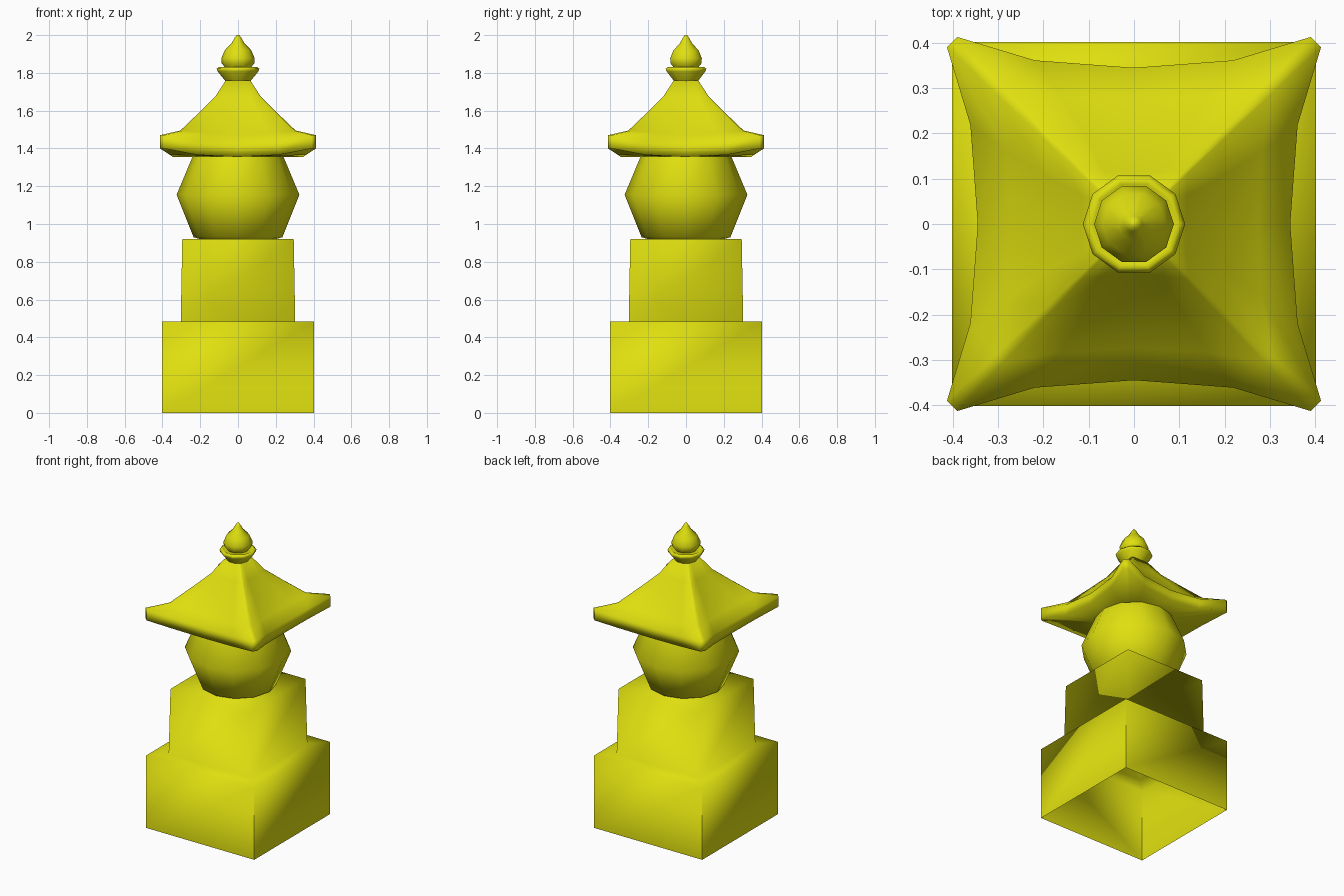
import bpy, bmesh, math

if "Cube" in bpy.data.objects:
    bpy.data.objects.remove(bpy.data.objects["Cube"])

mat = bpy.data.materials.new("mustard_yellow")
mat.diffuse_color = (0.74, 0.74, 0.005, 1)
mat.use_nodes = True
mat.node_tree.nodes["Principled BSDF"].inputs["Base Color"].default_value = mat.diffuse_color


def finish(name, rings, cap_start=False, cap_end=False, sharp=180, sharp_uprights=False):
    """Skin a stack of closed rings into one smooth-shaded object."""
    bm = bmesh.new()
    loops = [[bm.verts.new(p) for p in ring] for ring in rings]
    n = len(loops[0])
    for a, b in zip(loops, loops[1:]):
        for i in range(n):
            j = (i + 1) % n
            bm.faces.new((a[i], a[j], b[j], b[i]))
    if cap_start:
        bm.faces.new(loops[0][::-1])
    if cap_end:
        bm.faces.new(loops[-1])
    for f in bm.faces:
        f.smooth = True
    limit = math.radians(sharp)
    for e in bm.edges:
        upright = abs(e.verts[0].co.z - e.verts[1].co.z) > 0.3
        if e.calc_face_angle(0) > limit or (sharp_uprights and upright):
            e.smooth = False
    me = bpy.data.meshes.new(name)
    bm.to_mesh(me)
    bm.free()
    me.materials.append(mat)
    ob = bpy.data.objects.new(name, me)
    bpy.context.collection.objects.link(ob)


def square(r, z):
    return [(-r, -r, z), (r, -r, z), (r, r, z), (-r, r, z)]


def circle(r, z, n):
    return [(r * math.cos(2 * math.pi * i / n), r * math.sin(2 * math.pi * i / n), z) for i in range(n)]


def roof_ring(mid, corner, z_mid, z_corner):
    """Square ring with bowed-in sides, lifted and clipped corners."""
    clip = corner * 0.945
    side = [(-clip, corner, z_corner),
            (-corner * 0.53, mid + (corner - mid) * 0.24, z_mid + (z_corner - z_mid) * 0.25),
            (0, mid, z_mid)]
    side += [(-x, d, z) for x, d, z in side[1::-1]]
    ring = []
    for k in range(4):
        c, s = ((1, 0), (0, 1), (-1, 0), (0, -1))[k]
        ring += [(x * c + d * s, x * s - d * c, z) for x, d, z in side]
    return ring


# Two stacked blocks, hollow and open underneath
finish("stepped_base", [square(r, z) for r, z in
       ((0.402, 0), (0.402, 0.485), (0.303, 0.485), (0.295, 0.92))],
       cap_end=True, sharp_uprights=True)

# Rounded body
finish("round_body", [circle(r, z, 12) for r, z in
       ((0.20, 0.92), (0.235, 0.93), (0.325, 1.155), (0.24, 1.358))])

# Curved roof: underside, eave band, then sweeping slope
finish("roof", [roof_ring(*p) for p in
       ((0.10, 0.10, 1.357, 1.357), (0.345, 0.413, 1.355, 1.40),
        (0.345, 0.413, 1.425, 1.47), (0.275, 0.305, 1.475, 1.495),
        (0.19, 0.195, 1.59, 1.60), (0.115, 0.12, 1.67, 1.675), (0.065, 0.065, 1.76, 1.76))],
       cap_start=True, cap_end=True, sharp=50)

# Flared collar
finish("collar", [circle(r, z, 10) for r, z in
       ((0.065, 1.755), (0.108, 1.808), (0.113, 1.822), (0.10, 1.832), (0.092, 1.828), (0.06, 1.828))],
       sharp=40)

# Pointed bud
finish("finial_bud", [circle(r, z, 10) for r, z in
       ((0.065, 1.825), (0.086, 1.85), (0.088, 1.878), (0.07, 1.92), (0.035, 1.955), (0.018, 1.985), (0.007, 2.0))],
       cap_end=True)
